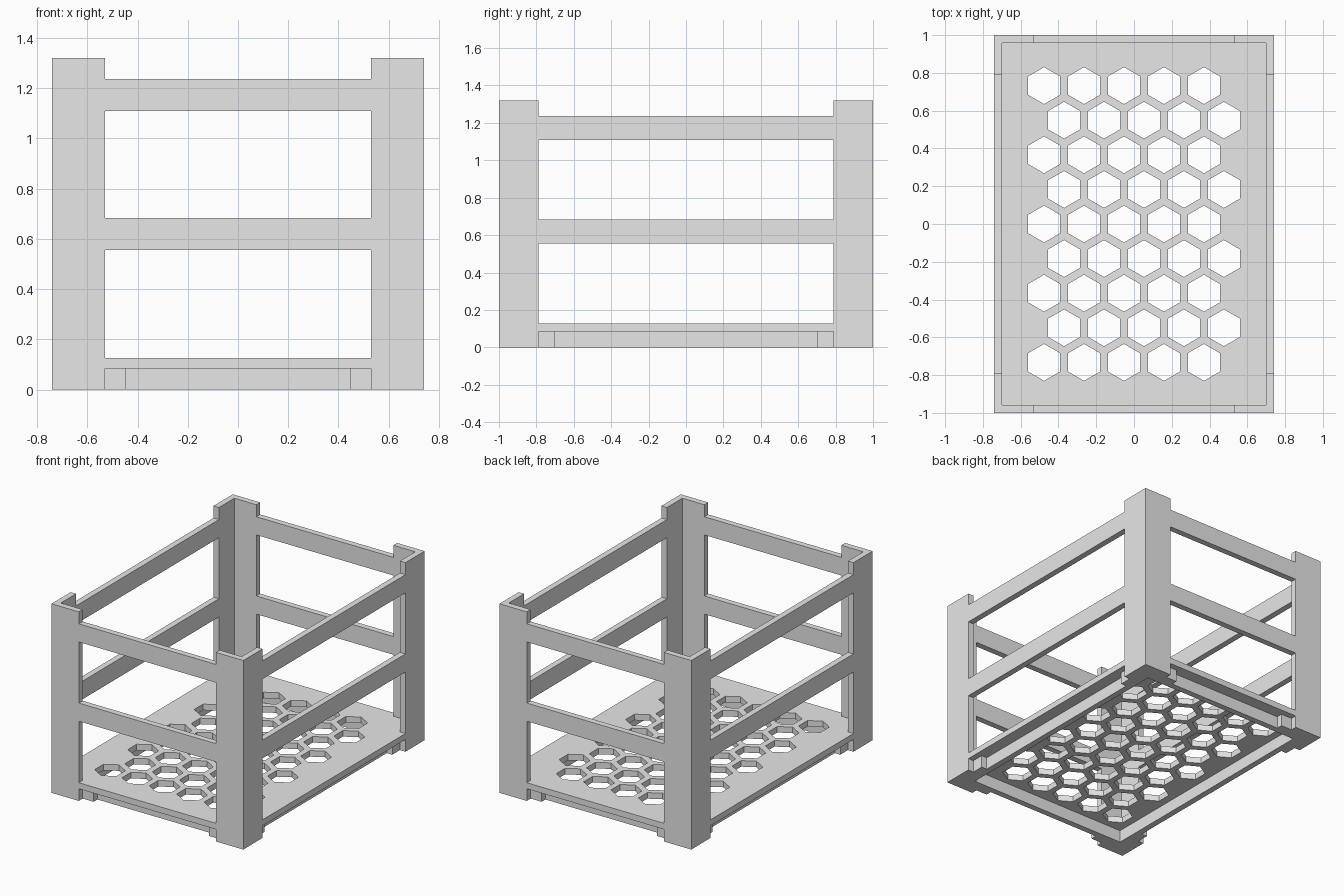
import bpy, bmesh, math

if "Cube" in bpy.data.objects:
    bpy.data.objects.remove(bpy.data.objects["Cube"])

U = 0.0423            # wall thickness, the basic module
X, Y = 0.741, 1.0     # half width and half depth
P = 5 * U             # corner post width
H = 1.32              # post height

grey = bpy.data.materials.new("light_grey_plastic")
grey.diffuse_color = (0.8, 0.8, 0.8, 1)
grey.use_nodes = True
grey.node_tree.nodes["Principled BSDF"].inputs["Base Color"].default_value = grey.diffuse_color


def prism(name, outlines, z0, z1):
    """Extrude flat outlines (the first is the rim, the rest are holes)."""
    cu = bpy.data.curves.new(name, 'CURVE')
    cu.dimensions = '2D'
    cu.fill_mode = 'BOTH'
    cu.extrude = (z1 - z0) / 2
    for pts in outlines:
        sp = cu.splines.new('POLY')
        sp.points.add(len(pts) - 1)
        for p, (x, y) in zip(sp.points, pts):
            p.co = (x, y, 0, 1)
        sp.use_cyclic_u = True
    tmp = bpy.data.objects.new(name + "_outline", cu)
    bpy.context.collection.objects.link(tmp)
    bpy.context.view_layer.update()
    deps = bpy.context.evaluated_depsgraph_get()
    me = bpy.data.meshes.new_from_object(tmp.evaluated_get(deps))
    bpy.data.objects.remove(tmp)
    bm = bmesh.new()
    bm.from_mesh(me)
    bmesh.ops.remove_doubles(bm, verts=bm.verts, dist=1e-5)
    bmesh.ops.translate(bm, verts=bm.verts, vec=(0, 0, (z0 + z1) / 2))
    bmesh.ops.recalc_face_normals(bm, faces=bm.faces)
    for f in bm.faces:
        f.smooth = False
    bm.to_mesh(me)
    bm.free()
    me.materials.clear()
    me.materials.append(grey)
    me.name = name
    ob = bpy.data.objects.new(name, me)
    bpy.context.collection.objects.link(ob)
    return ob


def rect(x0, x1, y0, y1):
    return [(x0, y0), (x1, y0), (x1, y1), (x0, y1)]


def angle(sx, sy, inset, reach):
    """L profile one wall thick in the corner (sx, sy)."""
    a, b = X - inset, Y - inset
    c, d = X - reach, Y - reach
    pts = [(a, b), (c, b), (c, b - U), (a - U, b - U), (a - U, d), (a, d)]
    return [(sx * x, sy * y) for x, y in pts]


# Corner posts and the inner stacking feet
for sy, depth in ((-1, "front"), (1, "back")):
    for sx, side in ((-1, "left"), (1, "right")):
        prism(f"{depth}_{side}_post", [angle(sx, sy, 0, P)], 0, H)
        prism(f"{depth}_{side}_foot", [angle(sx, sy, U, P + 2 * U)], 0, 2 * U)

# Two levels of rails between the posts
for level, z in (("middle", 0.556), ("top", 1.109)):
    for s, end, side in ((-1, "front", "left"), (1, "back", "right")):
        ys = sorted((s * Y, s * (Y - U)))
        xs = sorted((s * X, s * (X - U)))
        prism(f"{end}_{level}_rail", [rect(P - X, X - P, *ys)], z, z + 3 * U)
        prism(f"{side}_{level}_rail", [rect(*xs, P - Y, Y - P)], z, z + 3 * U)

# Floor outline, notched around the posts
floor = []
for sx, sy in ((1, 1), (-1, 1), (-1, -1), (1, -1)):
    notch = [(X, Y - P), (X - U, Y - P), (X - U, Y - U), (X - P, Y - U), (X - P, Y)]
    if sx * sy < 0:
        notch.reverse()
    floor += [(sx * x, sy * y) for x, y in notch]

# Staggered hexagonal drain holes
pitch, radius = 5 * U, 2 * U / math.cos(math.pi / 6)
holes = []
for row in range(9):
    cy = (row - 4) * pitch * math.sqrt(3) / 2
    for col in range(5):
        cx = (col - 2.25 + 0.5 * (row % 2)) * pitch
        holes.append([(cx + radius * math.sin(k * math.pi / 3),
                       cy + radius * math.cos(k * math.pi / 3)) for k in range(6)])
prism("floor", [floor] + holes, 2 * U, 3 * U)

# Skirt under the floor
a, b = 2 * U, 3 * U
prism("floor_skirt", [rect(a - X, X - a, a - Y, Y - a),
                      rect(b - X, X - b, b - Y, Y - b)], 0, 2 * U)
